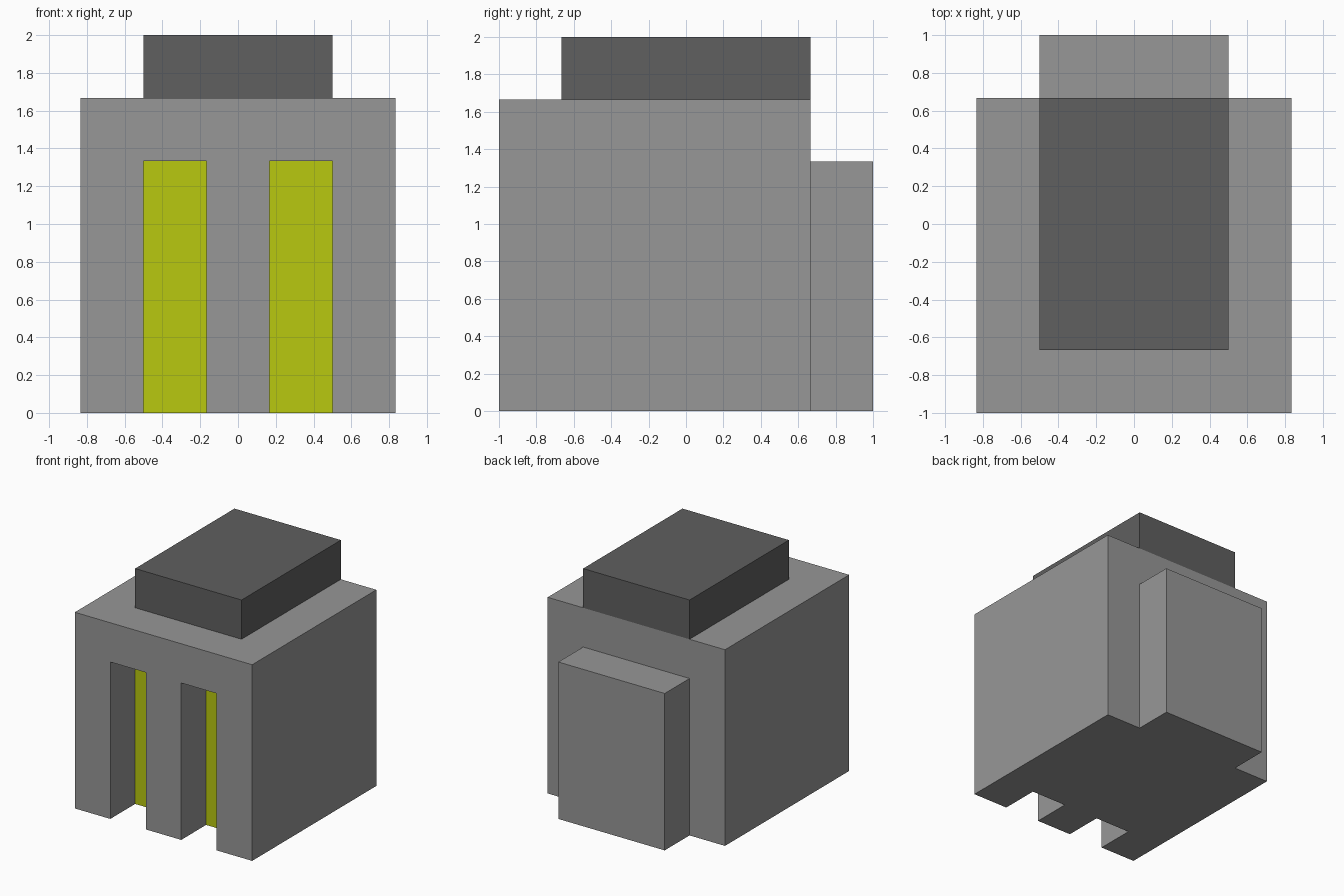
import bpy
import bmesh

if "Cube" in bpy.data.objects:
    bpy.data.objects.remove(bpy.data.objects["Cube"])

U = 1 / 3  # the model sits on a grid of thirds


def material(name, rgb):
    mat = bpy.data.materials.new(name)
    mat.diffuse_color = (*rgb, 1)
    mat.use_nodes = True
    mat.node_tree.nodes["Principled BSDF"].inputs["Base Color"].default_value = mat.diffuse_color
    return mat


def box(name, lo, hi, mat=None):
    """Box between two corners, given in thirds of a unit."""
    bm = bmesh.new()
    bmesh.ops.create_cube(bm, size=1)
    for v in bm.verts:
        v.co = [(a if c < 0 else b) * U for c, a, b in zip(v.co, lo, hi)]
    mesh = bpy.data.meshes.new(name)
    bm.to_mesh(mesh)
    bm.free()
    obj = bpy.data.objects.new(name, mesh)
    bpy.context.collection.objects.link(obj)
    if mat:
        mesh.materials.append(mat)
    return obj


dark = material("dark_grey", (0.115, 0.115, 0.115))
yellow = material("yellow_green", (0.48, 0.58, 0.005))
grey = material("grey", (0.31, 0.31, 0.31))

# Main block, dark lid and rear block
body = box("body", (-2.5, -3, 0), (2.5, 2, 5), grey)
body.data.materials.append(yellow)
box("top_block", (-1.5, -2, 5), (1.5, 2, 6), dark)
box("rear_block", (-1.5, 2, 0), (1.5, 3, 4), grey)

# Two front slots, open at the front and bottom
bpy.context.view_layer.objects.active = body
for x in (-1.5, 0.5):
    cutter = box("slot_cutter", (x, -4, -1), (x + 1, -2, 4), grey)
    mod = body.modifiers.new("slot", 'BOOLEAN')
    mod.operation = 'DIFFERENCE'
    mod.solver = 'EXACT'
    mod.object = cutter
    bpy.ops.object.modifier_apply(modifier=mod.name)
    bpy.data.objects.remove(cutter)

# Coloured back wall of each slot
for face in body.data.polygons:
    if face.normal.y < -0.9 and abs(face.center.y + 2 * U) < 0.01:
        face.material_index = 1
